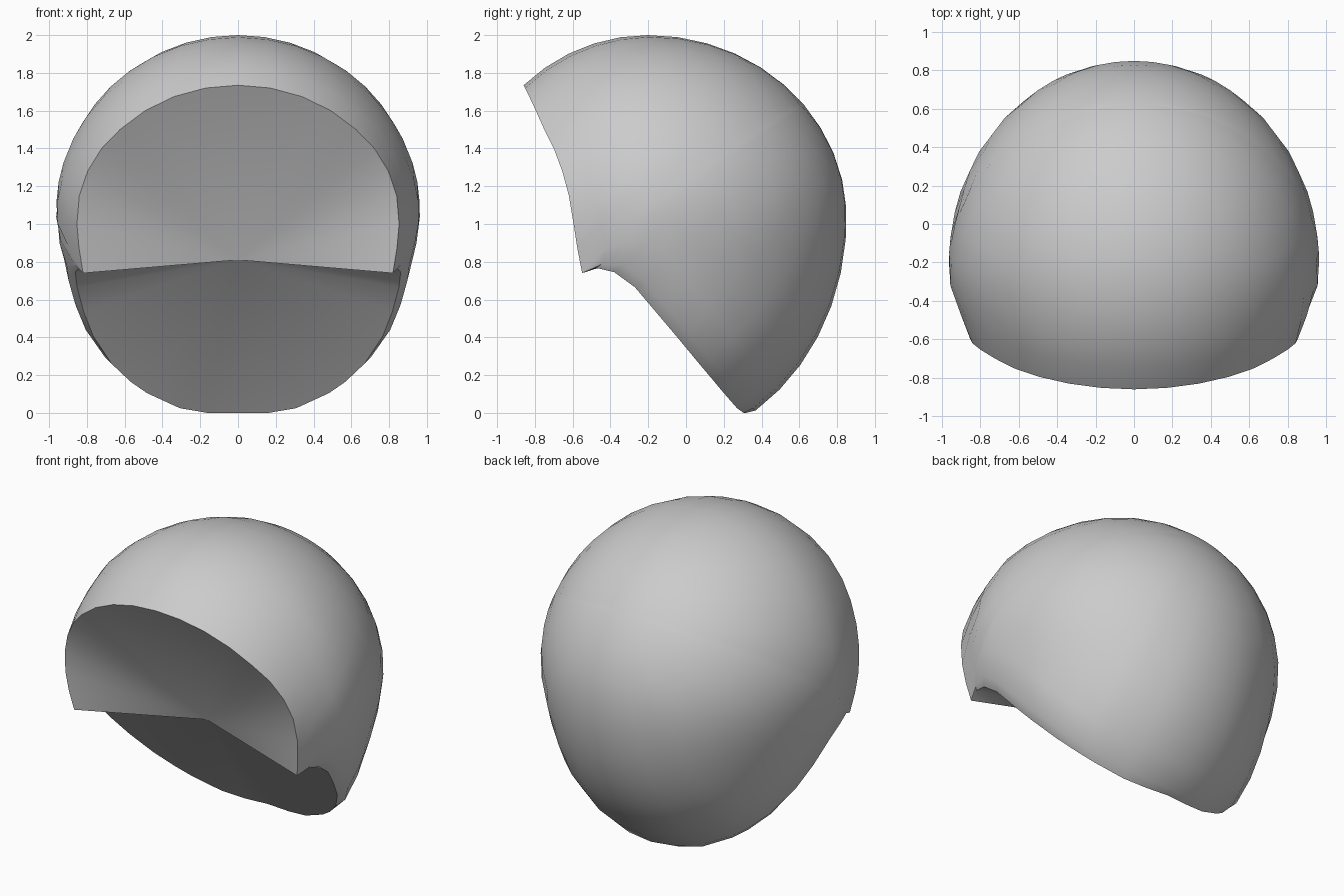
import bpy, bmesh, math
from mathutils import Vector

if "Cube" in bpy.data.objects:
    bpy.data.objects.remove(bpy.data.objects["Cube"])

CY, CZ = -0.2, 1.03            # centre of the rounded shell
APEX = Vector((0, -0.33, 0.81))  # hollow point inside the opening
ROWS = 11

# Rim seen from the side (y, z): front edge, then lower edge
FRONT = [(-.86, 1.735), (-.852, 1.72), (-.83, 1.675), (-.795, 1.6), (-.75, 1.5), (-.7, 1.4),
         (-.655, 1.28), (-.62, 1.15), (-.595, 1.0), (-.575, .87), (-.55, .74)]
LOWER = [(-.45, .785), (-.33, .78), (-.22, .70), (-.11, .57), (0, .44), (.12, .295),
         (.2, .2), (.25, .14), (.32, .06), (.355, .025), (.37, .01)]


def radii(dy, dz):
    return (1.05 if dy > 0 else 0.96), (0.97 if dz > 0 else 1.21)


def width(y, z):
    # half width, slightly pinched at the jaw and the front
    dip = 0.04 * math.exp(-((z - .65) / .3) ** 2)
    return 0.97 * (1 - dip) * (1 - 0.025 * min(1, max(0, (-.32 - y) / .12)))


def to_point(d):
    # unit direction -> point on the shell
    ry, rz = radii(d.y, d.z)
    y, z = CY + d.y * ry, CZ + d.z * rz
    return Vector((d.x * width(y, z), y, z))


def to_dir(y, z):
    ry, rz = radii(y - CY, z - CZ)
    b, c = (y - CY) / ry, (z - CZ) / rz
    return Vector((math.sqrt(max(0, 1 - b * b - c * c)), b, c)).normalized()


def inner_point(p, lower):
    # thickness of the edge band
    if not lower:
        return p.lerp(APEX, 0.02)
    a = min(1, (p.y + .55) / .2)
    return Vector((p.x * (1 - .05 * a), p.y - .05 * a, max(0, p.z - .035 * a)))


# Full rim loop: right side, then its mirror
half = [(to_dir(y, z), i >= len(FRONT)) for i, (y, z) in enumerate(FRONT + LOWER)]
for i in (0, -1):
    half[i][0].x = 0
    half[i][0].normalize()
mirror = [(Vector((-d.x, d.y, d.z)), low) for d, low in half[-2:0:-1]]
rim = half + mirror
n = len(rim)

bm = bmesh.new()
pole_dir = Vector((0, .79, .62)).normalized()
pole = bm.verts.new(to_point(pole_dir))
rings = []
for r in range(1, ROWS + 1):
    ring = []
    for d, low in rim:
        ang = pole_dir.angle(d)
        t = r / ROWS
        v = (pole_dir * math.sin((1 - t) * ang) + d * math.sin(t * ang)) / math.sin(ang)
        ring.append(bm.verts.new(to_point(v.normalized())))
    rings.append(ring)
# edge band and hollow inside
rings.append([bm.verts.new(inner_point(v.co, low)) for v, (d, low) in zip(rings[-1], rim)])
apex = bm.verts.new(APEX)
for i in range(n):
    j = (i + 1) % n
    bm.faces.new((pole, rings[0][i], rings[0][j]))
    for a, b in zip(rings, rings[1:]):
        bm.faces.new((a[i], b[i], b[j], a[j]))
    bm.faces.new((rings[-1][i], apex, rings[-1][j]))
bmesh.ops.recalc_face_normals(bm, faces=bm.faces)

mesh = bpy.data.meshes.new("hair_cap")
bm.to_mesh(mesh)
bm.free()
cap = bpy.data.objects.new("hair_cap", mesh)
bpy.context.collection.objects.link(cap)
mat = bpy.data.materials.new("light_grey")
mat.diffuse_color = (0.6, 0.6, 0.6, 1)
mat.use_nodes = True
mat.node_tree.nodes["Principled BSDF"].inputs["Base Color"].default_value = mat.diffuse_color
mesh.materials.append(mat)

bpy.context.view_layer.objects.active = cap
cap.select_set(True)
bpy.ops.object.shade_smooth_by_angle(angle=math.radians(35))
